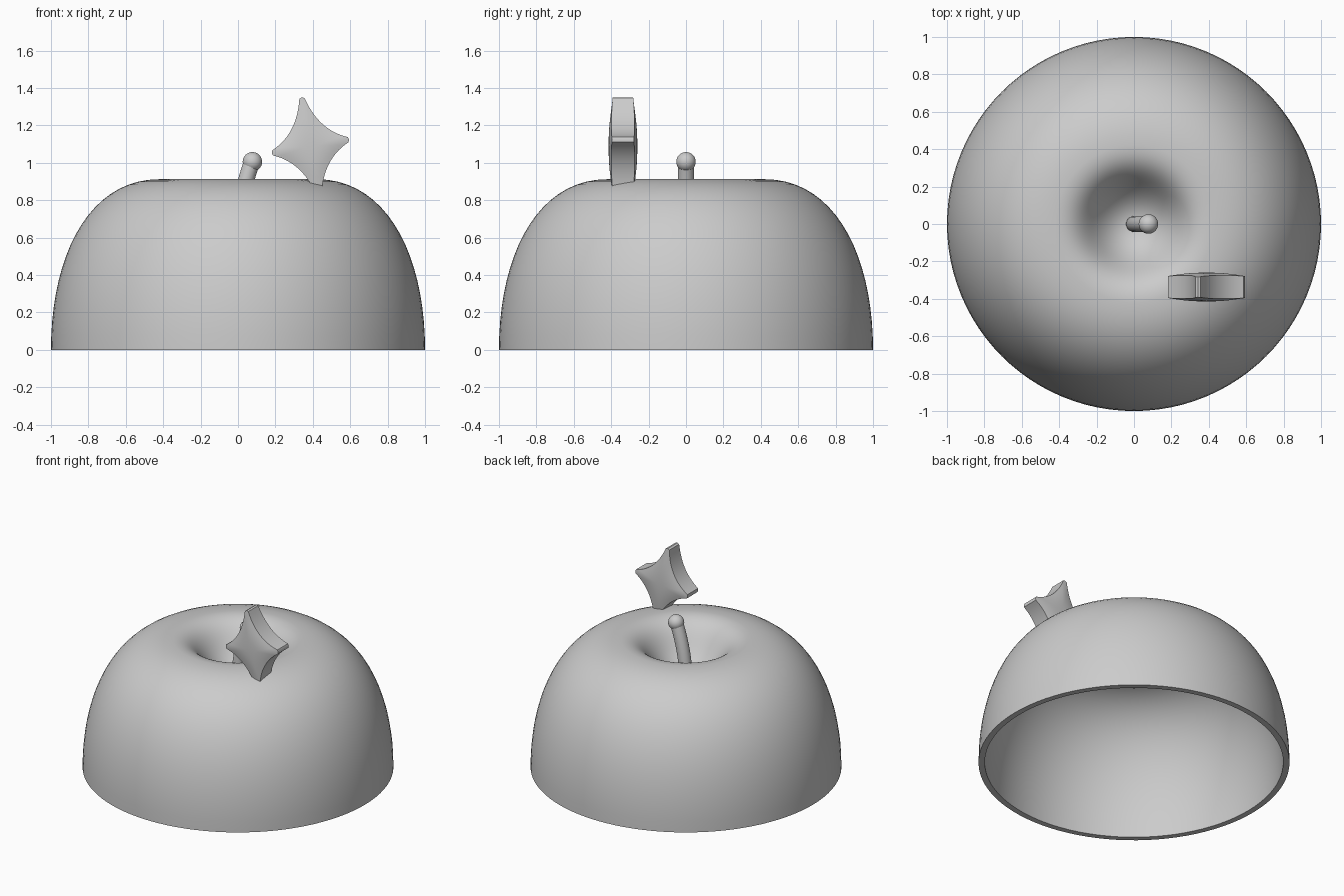
import bpy, bmesh, math
from mathutils import Vector, Matrix
from mathutils.geometry import interpolate_bezier

if "Cube" in bpy.data.objects:
    bpy.data.objects.remove(bpy.data.objects["Cube"])

grey = bpy.data.materials.new("plain_grey")
grey.use_nodes = True
grey.diffuse_color = (0.6, 0.6, 0.6, 1)
grey.node_tree.nodes["Principled BSDF"].inputs["Base Color"].default_value = grey.diffuse_color


def finish(name, bm, angle=40):
    """Turn a bmesh into a smooth-shaded object."""
    bmesh.ops.remove_doubles(bm, verts=bm.verts, dist=0.0001)
    bmesh.ops.recalc_face_normals(bm, faces=bm.faces)
    mesh = bpy.data.meshes.new(name)
    bm.to_mesh(mesh)
    bm.free()
    mesh.materials.append(grey)
    obj = bpy.data.objects.new(name, mesh)
    bpy.context.collection.objects.link(obj)
    bpy.ops.object.select_all(action='DESELECT')
    obj.select_set(True)
    bpy.context.view_layer.objects.active = obj
    bpy.ops.object.shade_smooth_by_angle(angle=math.radians(angle))
    return obj


def bezier_path(segments, steps):
    """Join cubic segments of (x, z) points into one list in the XZ plane."""
    path = []
    for seg in segments:
        pts = interpolate_bezier(*[Vector((x, 0, z)) for x, z in seg], steps)
        path += pts if not path else pts[1:]
    return path


# Fruit shell: outer profile from rim over the shoulder into the stem hollow
outer = bezier_path([
    [(1, 0), (1, 0.5), (0.8, 0.912), (0.42, 0.912)],
    [(0.42, 0.912), (0.3, 0.912), (0.26, 0.83), (0.2, 0.75)],
    [(0.2, 0.75), (0.14, 0.67), (0.08, 0.63), (0, 0.63)],
], 20)

# Inner profile is the outer one moved inward by the wall thickness
wall = 0.04
inner = []
for i, p in enumerate(outer):
    t = outer[min(i + 1, len(outer) - 1)] - outer[max(i - 1, 0)]
    inward = Vector((-t.z, 0, t.x)).normalized()
    inner.append(p + inward * wall)
inner[0] = Vector((1 - wall, 0, 0))
inner[-1].x = 0

bm = bmesh.new()
ring = [bm.verts.new(p) for p in outer[::-1] + inner]
edges = [bm.edges.new(pair) for pair in zip(ring, ring[1:])]
bmesh.ops.spin(bm, geom=ring + edges, axis=(0, 0, 1), cent=(0, 0, 0),
               angle=math.tau, steps=96, use_merge=True)
finish("fruit_shell", bm)

# Stem: slightly bent round rod rising from the hollow
path = bezier_path([[(0, 0.6), (0, 0.75), (0.03, 0.88), (0.077, 1.01)]], 14)
bm = bmesh.new()
loops = []
for i, p in enumerate(path):
    t = (path[min(i + 1, 13)] - path[max(i - 1, 0)]).normalized()
    side = Vector((0, 1, 0))
    across = side.cross(t)
    turns = [math.tau * k / 24 for k in range(24)]
    loops.append([bm.verts.new(p + 0.043 * (side * math.cos(a) + across * math.sin(a)))
                  for a in turns])
bmesh.ops.contextual_create(bm, geom=loops[0])
bmesh.ops.contextual_create(bm, geom=loops[-1])
for low, high in zip(loops, loops[1:]):
    for k in range(24):
        n = (k + 1) % 24
        bm.faces.new((low[k], low[n], high[n], high[k]))
finish("stem", bm)

# Rounded knob on the stem tip
bm = bmesh.new()
bmesh.ops.create_uvsphere(bm, u_segments=32, v_segments=16, radius=0.052,
                          matrix=Matrix.Translation((0.077, 0, 1.005)))
finish("stem_knob", bm)

# Four-pointed star: concave outline with blunt tips, puffed in the middle
tips = [Vector((0.205, 0, 0)), Vector((0, 0, 0.26)),
        Vector((-0.205, 0, 0)), Vector((0, 0, -0.26))]
outline = []
for i, tip in enumerate(tips):
    after = tips[(i + 1) % 4]
    a = tip + after.normalized() * 0.014
    b = after + tip.normalized() * 0.014
    c = (tip + after) * 0.29
    outline.append(tip * 1.02)
    outline += interpolate_bezier(a, a.lerp(c, 2 / 3), b.lerp(c, 2 / 3), b, 15)

bm = bmesh.new()
count, steps = len(outline), 8
for y_sign in (-1, 1):
    rings = []
    for s in range(1, steps + 1):
        f = s / steps
        loop = []
        for p in outline:
            reach = (p * f).length / 0.26
            edge = 0.02 * f ** 4
            half = 0.077 - 0.022 * reach ** 2 - edge * (1 - reach)
            loop.append(bm.verts.new(p * f + Vector((0, y_sign * half, 0))))
        rings.append(loop)
    hub = bm.verts.new((0, y_sign * 0.077, 0))
    for k in range(count):
        n = (k + 1) % count
        bm.faces.new((hub, rings[0][k], rings[0][n]))
        for r, q in zip(rings, rings[1:]):
            bm.faces.new((r[k], q[k], q[n], r[n]))
    if y_sign < 0:
        front_rim = rings[-1]
# Side walls joining the two puffed faces
for k in range(count):
    n = (k + 1) % count
    bm.faces.new((front_rim[k], front_rim[n], rings[-1][n], rings[-1][k]))
star = finish("star_ornament", bm)
star.location = (0.387, -0.337, 1.088)
star.rotation_euler = (0, math.radians(-10), 0)
